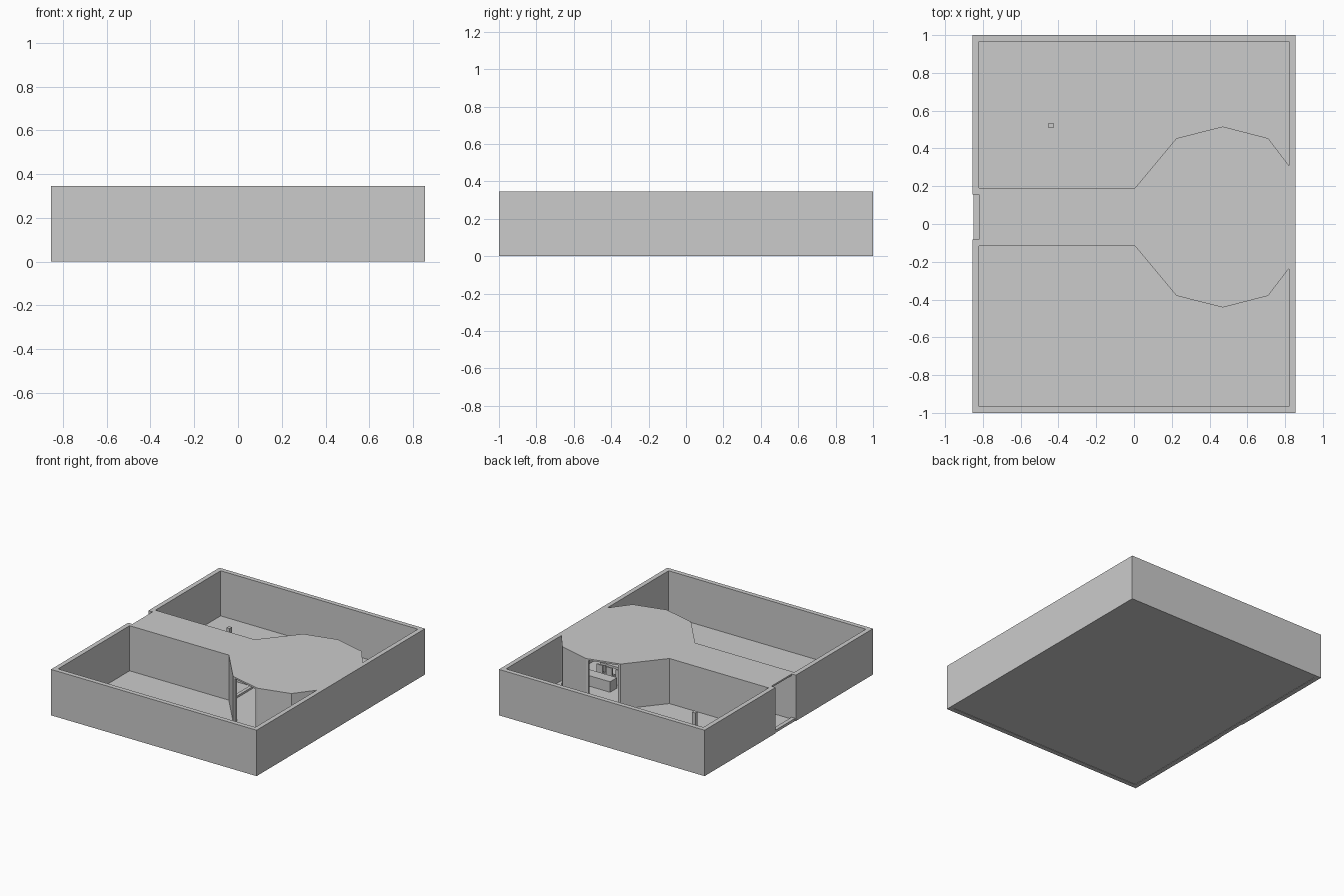
import bpy
import bmesh
from mathutils import Vector

if "Cube" in bpy.data.objects:
    bpy.data.objects.remove(bpy.data.objects["Cube"], do_unlink=True)

GREY = (0.6, 0.6, 0.6, 1.0)
mat = bpy.data.materials.new("plain grey")
mat.use_nodes = True
mat.diffuse_color = GREY
mat.node_tree.nodes["Principled BSDF"].inputs["Base Color"].default_value = GREY

TOP = 0.345      # height of walls and roof
FLOOR = 0.006    # floor surface
HX, HY = 0.855, 1.0
T = 0.035        # outer wall thickness
IX, IY = HX - T, HY - T
MID = 0.037      # centre line of the corridor and room
DOOR = 0.12      # half width of the doorway
SIDE = 0.153     # half width of the corridor


def prism(name, points, z0, z1):
    """Flat outline extruded from z0 to z1."""
    bm = bmesh.new()
    base = bm.faces.new([bm.verts.new((x, y, z0)) for x, y in points])
    ext = bmesh.ops.extrude_face_region(bm, geom=[base])
    verts = [g for g in ext["geom"] if isinstance(g, bmesh.types.BMVert)]
    bmesh.ops.translate(bm, verts=verts, vec=(0, 0, z1 - z0))
    bmesh.ops.recalc_face_normals(bm, faces=bm.faces)
    mesh = bpy.data.meshes.new(name)
    bm.to_mesh(mesh)
    bm.free()
    obj = bpy.data.objects.new(name, mesh)
    mesh.materials.append(mat)
    bpy.context.collection.objects.link(obj)
    return obj


def box(name, x0, x1, y0, y1, z0, z1):
    return prism(name, [(x0, y0), (x1, y0), (x1, y1), (x0, y1)], z0, z1)


def wall(name, p, q, thick, z0, z1):
    """Upright panel from p to q, thickened to the right of p -> q."""
    p, q = Vector(p), Vector(q)
    d = (q - p).normalized()
    n = Vector((d.y, -d.x)) * thick
    return prism(name, [p, q, q + n, p + n], z0, z1)


# Floor and outer walls, with a full-height doorway in one side
box("floor", -IX, IX, -IY, IY, 0.003, FLOOR)
box("front_wall", -HX, HX, -HY, -IY, 0, TOP)
box("back_wall", -HX, HX, IY, HY, 0, TOP)
box("solid_side_wall", IX, HX, -IY, IY, 0, TOP)
box("door_side_wall_front", -HX, -IX, -IY, MID - DOOR, 0, TOP)
box("door_side_wall_back", -HX, -IX, MID + DOOR, IY, 0, TOP)
box("door_sill", -HX + 0.005, -IX, MID - DOOR, MID + DOOR, 0, 0.02)
box("room_sill", 0.005, 0.03, MID - DOOR, MID + DOOR, FLOOR, 0.02)

# Half outline of corridor and many-sided room, as offsets from the centre line
half = [(-IX, SIDE), (0.005, SIDE), (0.225, 0.417), (0.47, 0.479),
        (0.71, 0.417), (IX, 0.273)]
upper = [(x, MID + w) for x, w in half]
lower = [(x, MID - w) for x, w in half]
prism("corridor_and_room_roof", lower + upper[::-1], TOP - 0.012, TOP)

# Corridor and room walls; one facet on each side stays open
names = ["corridor_wall", "slanted_wall", "opening", "far_wall", "corner_wall"]
ROOF = TOP - 0.012
for label, pts in (("back", upper), ("front", lower)):
    for name, p, q in zip(names, pts, pts[1:]):
        if label == "front":
            p, q = q, p
        if name == "opening":
            # slim jambs on both edges of the open facet
            a, b = Vector(p), Vector(q)
            step = (b - a).normalized() * 0.018
            wall(f"{label}_jamb_a", a, a + step, 0.018, FLOOR, ROOF)
            wall(f"{label}_jamb_b", b - step, b, 0.018, FLOOR, ROOF)
        else:
            thick = SIDE - DOOR if name == "corridor_wall" else 0.02
            wall(f"{label}_{name}", p, q, thick, FLOOR, ROOF)

# Small post in the back yard
box("yard_post", -0.453, -0.425, 0.508, 0.536, FLOOR, 0.19)

# Room furniture: a counter, a table and low seats
box("counter", 0.44, 0.68, 0.19, 0.273, FLOOR, 0.085)
box("table_top", 0.42, 0.66, -0.02, 0.08, 0.085, 0.1)
for i, x in enumerate((0.43, 0.63)):
    box(f"table_leg_{i + 1}", x, x + 0.02, 0.0, 0.06, FLOOR, 0.085)
for i, x in enumerate((0.43, 0.51, 0.59)):
    box(f"seat_{i + 1}", x, x + 0.05, 0.11, 0.15, FLOOR, 0.06)
    box(f"seat_back_{i + 1}", x, x + 0.05, 0.14, 0.15, 0.06, 0.12)
